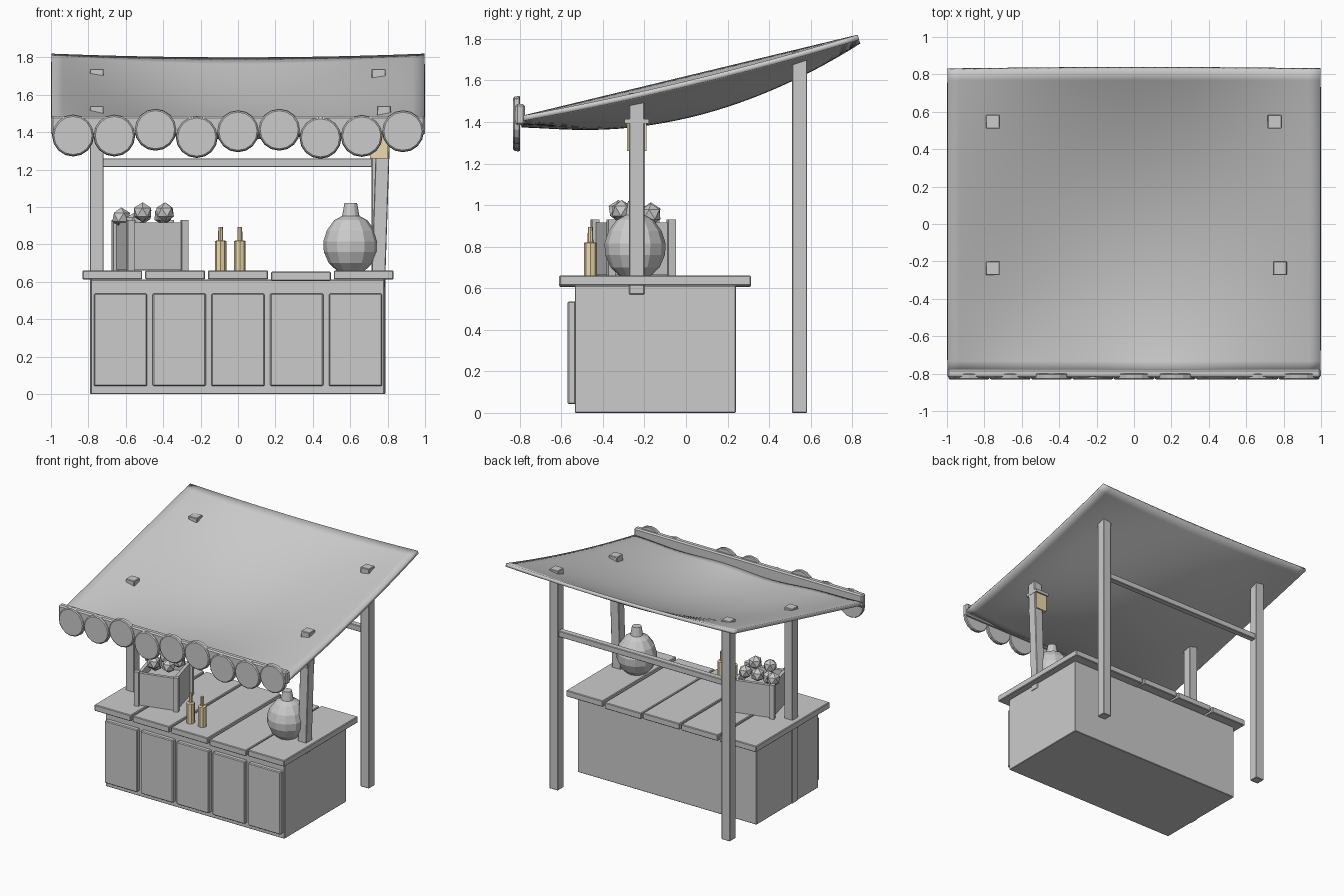
import bpy, bmesh, math
from mathutils import Matrix, Vector

if "Cube" in bpy.data.objects:
    bpy.data.objects.remove(bpy.data.objects["Cube"])


def finish(name, bm, mat=None, bevel=0.0):
    bmesh.ops.recalc_face_normals(bm, faces=bm.faces)
    me = bpy.data.meshes.new(name)
    bm.to_mesh(me)
    bm.free()
    ob = bpy.data.objects.new(name, me)
    bpy.context.collection.objects.link(ob)
    if mat:
        me.materials.append(mat)
    if bevel:
        m = ob.modifiers.new("bevel", 'BEVEL')
        m.width = bevel
        m.segments = 1
    return ob


def box(name, x, y, z, mat=None, bevel=0.0, xf=None, lean=(0, 0)):
    """Box from (min, max) ranges; lean shifts the top face in x and y."""
    bm = bmesh.new()
    bmesh.ops.create_cube(bm, size=1)
    for v in bm.verts:
        top = v.co.z > 0
        v.co = Vector([r[0] + (c + 0.5) * (r[1] - r[0]) for c, r in zip(v.co, (x, y, z))])
        if top:
            v.co += Vector((lean[0], lean[1], 0))
    if xf:
        bm.transform(xf)
    return finish(name, bm, mat, bevel)


def lathe(name, profile, sides, loc, mat=None):
    """Faceted turned shape from (radius, z) points, capped at both ends."""
    bm = bmesh.new()
    rings = [[bm.verts.new((r * math.cos(2 * math.pi * i / sides) + loc[0],
                            r * math.sin(2 * math.pi * i / sides) + loc[1], z + loc[2]))
              for i in range(sides)] for r, z in profile]
    for a, b in zip(rings, rings[1:]):
        for i in range(sides):
            j = (i + 1) % sides
            bm.faces.new((a[i], a[j], b[j], b[i]))
    bm.faces.new(rings[0][::-1])
    bm.faces.new(rings[-1])
    return finish(name, bm, mat)


tan = bpy.data.materials.new("tan")
tan.diffuse_color = (0.85, 0.71, 0.42, 1)
tan.use_nodes = True
tan.node_tree.nodes["Principled BSDF"].inputs["Base Color"].default_value = tan.diffuse_color

# Counter body, front panels and top boards
box("counter_body", (-0.786, 0.782), (-0.535, 0.24), (0, 0.612), bevel=0.004)
for i in range(5):
    cx = (i - 2) * 0.314
    box(f"front_panel_{i}", (cx - 0.142, cx + 0.142), (-0.57, -0.53), (0.042, 0.537), bevel=0.006)
    cx = (i - 2) * 0.336
    dz = -0.007 if i == 3 else 0
    box(f"counter_board_{i}", (cx - 0.16, cx + 0.16), (-0.61, 0.312), (0.612 + dz, 0.661 + dz), bevel=0.005)

# Posts and rear rail
box("front_post_left", (-0.792, -0.718), (-0.274, -0.2), (0, 1.54), bevel=0.004)
box("front_post_right", (0.712, 0.786), (-0.274, -0.2), (0.57, 1.54), bevel=0.004, lean=(0.032, 0))
for side, cx in (("left", -0.755), ("right", 0.752)):
    box(f"rear_post_{side}", (cx - 0.037, cx + 0.037), (0.51, 0.583), (0, 1.738), bevel=0.004)
box("rear_rail", (-0.74, 0.74), (0.522, 0.57), (1.213, 1.26), bevel=0.004)

# Sagging cloth roof
bm = bmesh.new()
bmesh.ops.create_grid(bm, x_segments=32, y_segments=28, size=1)
for v in bm.verts:
    u, t = v.co.x, v.co.y
    y = 0.018 + t * 0.808
    z = 1.43 + (t + 1) / 2 * 0.39
    z -= 0.145 * (1 - t * t) * max(0, 1 - u * u) ** 1.5
    z -= 0.02 * (1 - u * u) + 0.012 * (1 - t * t) * (u + 1)
    z += 0.012 * math.sin(u * 7) * max(0, -t) ** 6 * (1 - u * u)
    v.co = (u * 0.997, y, z)
roof = finish("cloth_roof", bm)
if roof.data.polygons[0].normal.z < 0:
    roof.data.flip_normals()
m = roof.modifiers.new("thickness", 'SOLIDIFY')
m.thickness = 0.026
m.offset = -1
bpy.context.view_layer.objects.active = roof
roof.select_set(True)
bpy.ops.object.shade_smooth_by_angle(angle=math.radians(35))
roof.select_set(False)

# Scalloped front trim: band with overlapping discs
box("trim_band", (-1, 1), (-0.822, -0.775), (1.385, 1.487), bevel=0.01)
for i, z in enumerate((1.382, 1.382, 1.413, 1.374, 1.405, 1.413, 1.37, 1.38, 1.405)):
    bm = bmesh.new()
    bmesh.ops.create_cone(bm, cap_ends=True, segments=16, radius1=0.113, radius2=0.108, depth=0.034)
    bm.transform(Matrix.Translation(((i - 4) * 0.2205, -0.815, z)) @ Matrix.Rotation(math.pi / 2, 4, 'X'))
    finish(f"trim_scallop_{i}", bm, bevel=0.006)

# Lantern around the right front post
box("lantern_glass", (0.706, 0.803), (-0.284, -0.19), (1.26, 1.395), mat=tan)
box("lantern_cap", (0.695, 0.815), (-0.296, -0.178), (1.392, 1.415))

# Crate with corner stakes, turned on the counter
turn = Matrix.Translation((-0.47, -0.255, 0)) @ Matrix.Rotation(math.radians(15), 4, 'Z')
box("crate_floor", (-0.14, 0.14), (-0.14, 0.14), (0.66, 0.85), xf=turn)
for s, n in ((-1, "a"), (1, "b")):
    box(f"crate_long_side_{n}", (-0.145, 0.145), sorted((s * 0.125, s * 0.15)), (0.663, 0.917), xf=turn)
    box(f"crate_short_side_{n}", sorted((s * 0.125, s * 0.15)), (-0.145, 0.145), (0.663, 0.917), xf=turn)
    for t, k in ((-1, "front"), (1, "back")):
        box(f"crate_stake_{k}_{n}", (s * 0.15 - 0.018, s * 0.15 + 0.018),
            (t * 0.15 - 0.018, t * 0.15 + 0.018), (0.66, 0.93), xf=turn)

# Fruit heaped in the crate
for i, p in enumerate(((-0.625, -0.2, 0.945), (-0.51, -0.325, 0.972), (-0.39, -0.31, 0.972),
                       (-0.51, -0.17, 0.96), (-0.4, -0.17, 0.955), (-0.55, -0.25, 0.92))):
    bm = bmesh.new()
    bmesh.ops.create_icosphere(bm, subdivisions=1, radius=0.053)
    bm.transform(Matrix.Translation(p) @ Matrix.Rotation(i * 0.9, 4, 'Z'))
    finish(f"fruit_{i}", bm)

# Bottles and jug
for i, x in enumerate((-0.093, 0.01)):
    lathe(f"bottle_{i}", [(0.031, 0), (0.031, 0.158), (0.014, 0.162), (0.012, 0.234)], 8, (x, -0.46, 0.66), tan)
lathe("jug", [(0.075, 0), (0.118, 0.04), (0.144, 0.1), (0.147, 0.155), (0.128, 0.215),
              (0.088, 0.27), (0.046, 0.292), (0.034, 0.36)], 12, (0.603, -0.245, 0.66))
